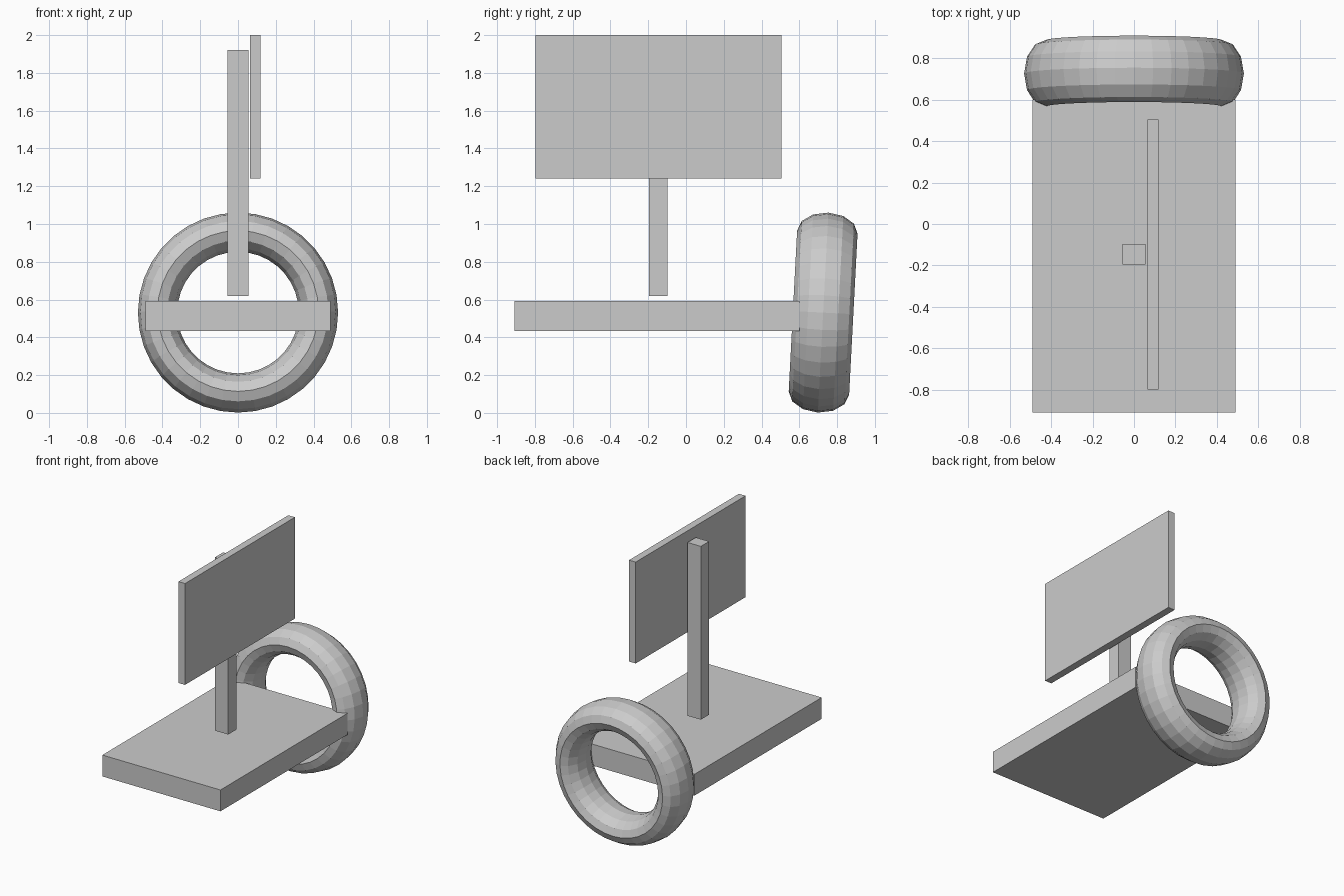
import bpy
from math import radians

if "Cube" in bpy.data.objects:
    bpy.data.objects.remove(bpy.data.objects["Cube"])


def box(name, x, y, z):
    """Box from its (min, max) extents along each axis."""
    spans = (x, y, z)
    bpy.ops.mesh.primitive_cube_add(size=1, location=[(a + b) / 2 for a, b in spans])
    ob = bpy.context.object
    ob.name = name
    ob.scale = [b - a for a, b in spans]
    bpy.ops.object.transform_apply(location=False, rotation=False, scale=True)
    return ob


# flat deck, upright post and side panel
box("deck", (-0.49, 0.49), (-0.908, 0.60), (0.433, 0.593))
box("post", (-0.055, 0.055), (-0.195, -0.097), (0.62, 1.92))
box("panel", (0.064, 0.119), (-0.798, 0.505), (1.24, 2.0))

# wide tyre at the back: stretched torus, leaning slightly backwards
bpy.ops.mesh.primitive_torus_add(
    major_radius=0.426, minor_radius=0.104, major_segments=36, minor_segments=12,
    location=(0, 0.726, 0.531), rotation=(radians(87), 0, 0))
tyre = bpy.context.object
tyre.name = "tyre"
tyre.scale = (1, 1, 1.54)
bpy.ops.object.transform_apply(location=False, rotation=False, scale=True)
bpy.ops.object.shade_flat()
